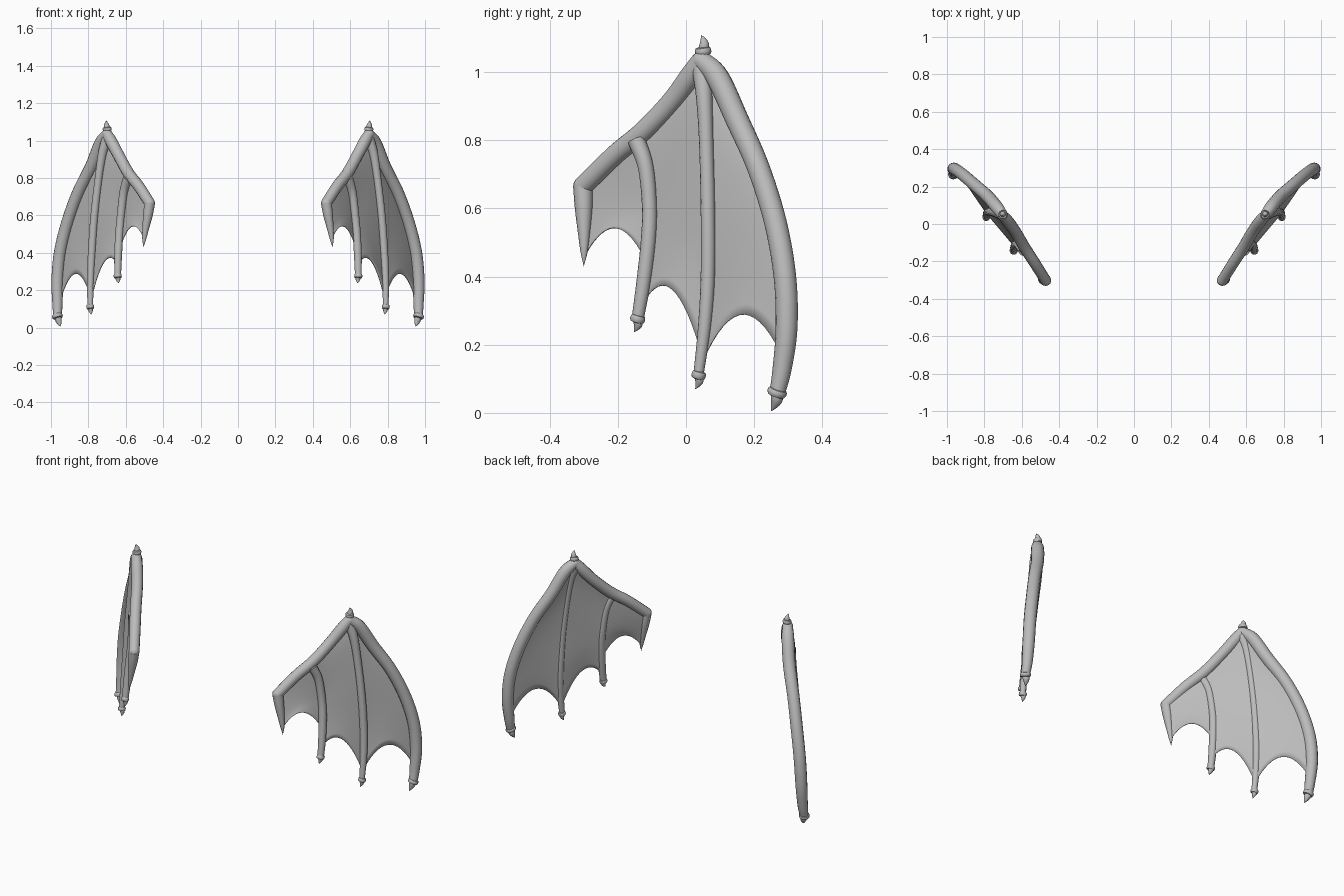
import bpy, bmesh, math
from mathutils import Vector

if "Cube" in bpy.data.objects:
    bpy.data.objects.remove(bpy.data.objects["Cube"])

grey = bpy.data.materials.new("stone grey")
grey.diffuse_color = (0.5, 0.5, 0.5, 1)
grey.use_nodes = True
grey.node_tree.nodes["Principled BSDF"].inputs["Base Color"].default_value = grey.diffuse_color
INNER = Vector((-0.77, 0.64, 0))  # direction of the wing's inner face


def catmull(pts, n):
    """Smooth samples through control points of any dimension (x, y, z, radius)."""
    p = [Vector(q) for q in pts]
    p = [2 * p[0] - p[1]] + p + [2 * p[-1] - p[-2]]
    out = []
    for i in range(1, len(p) - 2):
        a, b, c, d = p[i - 1:i + 3]
        for k in range(n):
            t = k / n
            out.append(0.5 * (2 * b + (c - a) * t + (2 * a - 5 * b + 4 * c - d) * t * t
                              + (3 * b - a - 3 * c + d) * t ** 3))
    return out + [p[-2]]


def finish(name, bm, thickness=0):
    bmesh.ops.recalc_face_normals(bm, faces=bm.faces)
    me = bpy.data.meshes.new(name)
    bm.to_mesh(me)
    bm.free()
    me.materials.append(grey)
    ob = bpy.data.objects.new(name, me)
    bpy.context.collection.objects.link(ob)
    if thickness:
        s = ob.modifiers.new("thickness", 'SOLIDIFY')
        s.thickness, s.offset = thickness, 0
    ob.modifiers.new("other_wing", 'MIRROR').use_mirror_merge = False
    bpy.ops.object.select_all(action='DESELECT')
    ob.select_set(True)
    bpy.context.view_layer.objects.active = ob
    bpy.ops.object.shade_smooth_by_angle(angle=math.radians(45))


def sweep(name, samples, sides=14):
    """Round tube along samples of (x, y, z, radius)."""
    bm = bmesh.new()
    pts = [s.to_3d() for s in samples]
    rings = []
    for i, s in enumerate(samples):
        t = (pts[min(i + 1, len(pts) - 1)] - pts[max(i - 1, 0)]).normalized()
        u = (INNER - t * INNER.dot(t)).normalized()
        w = t.cross(u)
        rings.append([bm.verts.new(pts[i] + max(s[3], 0.0005) * (
            u * math.cos(a) + w * math.sin(a)))
            for a in (math.tau * k / sides for k in range(sides))])
    for a, b in zip(rings, rings[1:]):
        for k in range(sides):
            j = (k + 1) % sides
            bm.faces.new((a[k], a[j], b[j], b[k]))
    bm.faces.new(rings[0])
    bm.faces.new(rings[-1])
    finish(name, bm)


def ball(name, centre, r):
    bm = bmesh.new()
    bmesh.ops.create_uvsphere(bm, u_segments=16, v_segments=10, radius=r)
    bmesh.ops.translate(bm, vec=centre, verts=bm.verts)
    finish(name, bm)


def claw(name, base, tip, r):
    """Rounded collar with a tapering claw."""
    b, t = Vector(base), Vector(tip)
    d = (t - b).normalized()
    collar = [(-.013, .6), (-.011, .88), (-.005, 1), (.003, 1), (.009, .88), (.011, .55)]
    sweep(name + "_collar", [Vector((*(b + d * o), r * k)) for o, k in collar])
    bend = Vector((0, 0.006, 0))
    sweep(name + "_tip", catmull([(*b, r * .6), (*(b.lerp(t, .4) + bend), r * .6),
                                  (*(b.lerp(t, .75) + bend * .7), r * .32), (*t, 0)], 4))


# Bone control points: x, y, z, radius
arm = [(.472, -.302, .665, .029), (.53, -.21, .755, .030), (.585, -.125, .825, .031),
       (.635, -.04, .915, .031), (.675, .015, .99, .032), (.70, .045, 1.035, .028)]
thumb = [(.472, -.302, .665, .029), (.482, -.300, .60, .026), (.495, -.299, .52, .017),
         (.502, -.299, .47, .010), (.505, -.30, .43, 0)]
inner_finger = [(.59, -.145, .80, .026), (.612, -.118, .72, .023), (.626, -.107, .60, .022),
                (.635, -.111, .50, .022), (.641, -.125, .38, .021), (.643, -.141, .28, .018)]
middle_finger = [(.70, .045, 1.01, .028), (.725, .053, .93, .024), (.745, .059, .80, .021),
                 (.768, .064, .60, .021), (.782, .064, .40, .021), (.789, .054, .25, .019),
                 (.790, .037, .115, .015)]
outer_finger = [(.70, .045, 1.035, .028), (.735, .092, .985, .034), (.785, .15, .86, .034),
                (.855, .212, .72, .033), (.913, .262, .56, .033), (.952, .290, .40, .033),
                (.966, .295, .25, .032), (.965, .282, .13, .028), (.965, .268, .06, .023)]

bones = {"arm": arm, "thumb_claw": thumb, "inner_finger": inner_finger,
         "middle_finger": middle_finger, "outer_finger": outer_finger}
for name, pts in bones.items():
    sweep(name, catmull(pts, 6))
ball("arm_elbow", (.472, -.302, .665), .029)
ball("arm_peak", (.70, .045, 1.032), .029)

# Claws at the finger ends and on the peak
claw("inner_claw", (.643, -.142, .275), (.639, -.153, .237), .022)
claw("middle_claw", (.790, .037, .11), (.785, .027, .07), .021)
claw("outer_claw", (.965, .267, .06), (.950, .249, .005), .029)
claw("peak_claw", (.70, .05, 1.062), (.705, .044, 1.108), .024)


def rail(pts, z_end, n=16):
    """Even samples along a bone down to z_end, pushed toward the inner face."""
    path = catmull(pts, 12)
    path = [p for p in path if p[2] >= z_end]
    out = []
    for i in range(n + 1):
        f = i / n * (len(path) - 1)
        k = min(int(f), len(path) - 2)
        p = path[k].lerp(path[k + 1], f - k)
        out.append(p.to_3d() + INNER * p[3] * 0.6)
    return out


def membrane(name, a, b, lift, n=16):
    """Skin between two rails with a scalloped lower edge."""
    bm = bmesh.new()
    grid = []
    for i, (p, q) in enumerate(zip(a, b)):
        v = i / (len(a) - 1)
        grid.append([bm.verts.new(p.lerp(q, u) + Vector((0, 0, lift * v * v * 4 * u * (1 - u))))
                     for u in (k / n for k in range(n + 1))])
    for r, s in zip(grid, grid[1:]):
        for k in range(n):
            bm.faces.new((r[k], r[k + 1], s[k + 1], s[k]))
    finish(name, bm, 0.004)


membrane("inner_membrane", rail(thumb, .46), rail(inner_finger, .42), .095)
membrane("middle_membrane", rail(inner_finger, .32), rail(middle_finger, .15), .12)
membrane("outer_membrane", rail(middle_finger, .14), rail(outer_finger, .13), .145)
